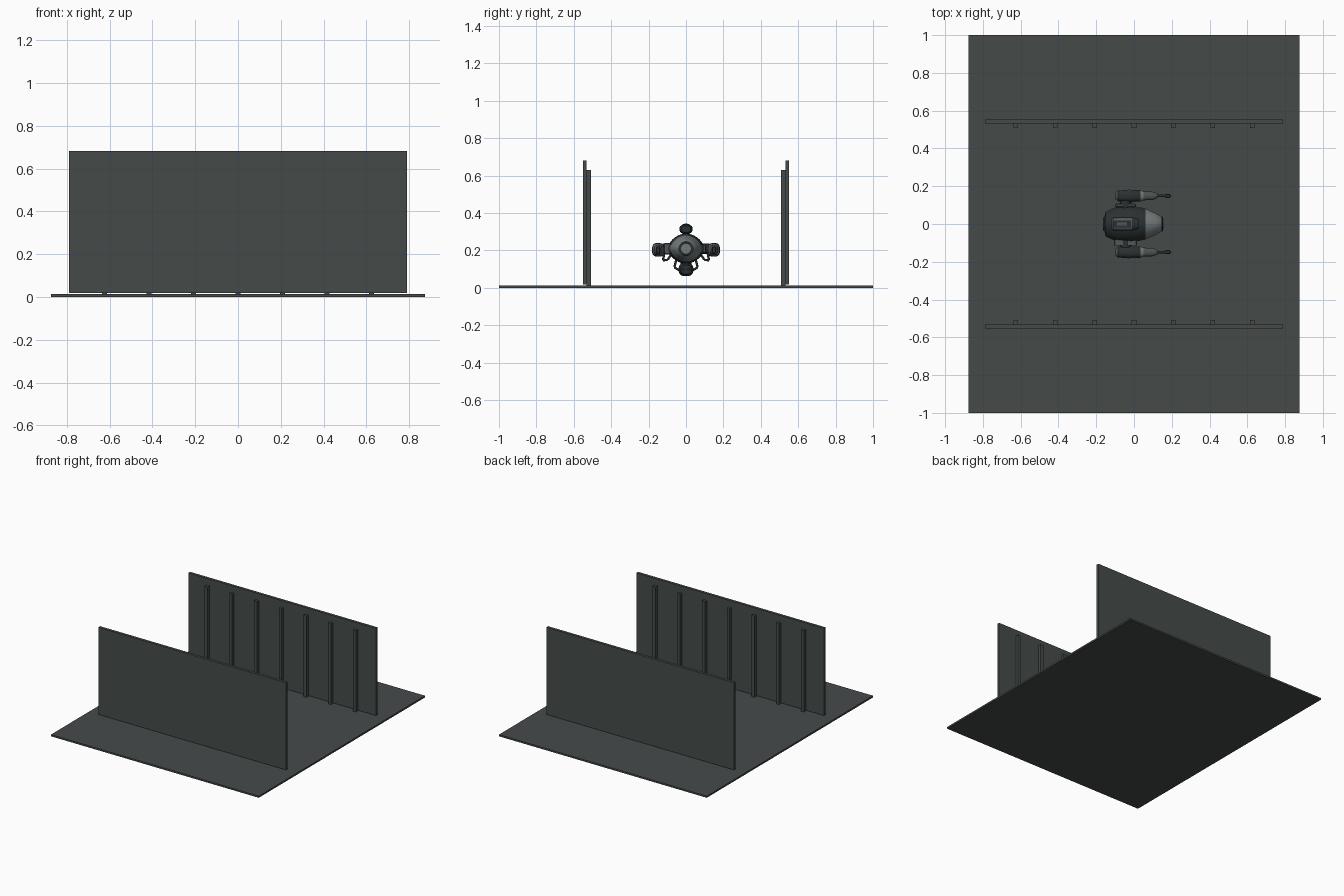
import bpy, bmesh, math
from mathutils import Vector

if "Cube" in bpy.data.objects:
    bpy.data.objects.remove(bpy.data.objects["Cube"])


def material(name, r, g, b):
    m = bpy.data.materials.new(name)
    m.use_nodes = True
    m.diffuse_color = (r, g, b, 1)
    m.node_tree.nodes["Principled BSDF"].inputs["Base Color"].default_value = (r, g, b, 1)
    return m


SLATE = material("slate grey", 0.06, 0.07, 0.068)
LIGHT = material("light grey", 0.17, 0.2, 0.195)
MID = material("mid grey", 0.085, 0.1, 0.098)
DARK = material("charcoal", 0.025, 0.03, 0.03)


def finish(bm, name, mats, smooth=None):
    bmesh.ops.recalc_face_normals(bm, faces=bm.faces)
    me = bpy.data.meshes.new(name)
    bm.to_mesh(me)
    bm.free()
    for m in mats:
        me.materials.append(m)
    ob = bpy.data.objects.new(name, me)
    bpy.context.collection.objects.link(ob)
    if smooth:
        bpy.ops.object.select_all(action="DESELECT")
        ob.select_set(True)
        bpy.context.view_layer.objects.active = ob
        bpy.ops.object.shade_smooth_by_angle(angle=math.radians(smooth))
    return ob


def box(name, lo, hi, mat, bevel=0):
    bm = bmesh.new()
    bmesh.ops.create_cube(bm, size=1)
    lo, hi = Vector(lo), Vector(hi)
    for v in bm.verts:
        v.co = (lo + hi) / 2 + v.co * (hi - lo)
    if bevel:
        bmesh.ops.bevel(bm, geom=bm.edges[:], offset=bevel, segments=1, affect="EDGES")
    return finish(bm, name, [mat])


def loft(name, sections, centre, mats, sides=24, power=1.0, rule=None, smooth=35):
    """Skin rings of (x, half width, half height) along x."""
    bm = bmesh.new()
    cy, cz = centre
    rings = []
    for x, ry, rz in sections:
        ring = []
        for i in range(sides):
            a = math.tau * (i + 0.5) / sides
            c, s = math.cos(a), math.sin(a)
            ring.append(bm.verts.new((x, cy + ry * math.copysign(abs(c) ** power, c),
                                      cz + rz * math.copysign(abs(s) ** power, s))))
        rings.append(ring)
    for a, b in zip(rings, rings[1:]):
        for i in range(sides):
            j = (i + 1) % sides
            bm.faces.new((a[i], a[j], b[j], b[i]))
    bm.faces.new(rings[0])
    bm.faces.new(rings[-1])
    bmesh.ops.recalc_face_normals(bm, faces=bm.faces)
    if rule:
        for f in bm.faces:
            f.material_index = rule(f.calc_center_median(), f.normal)
    return finish(bm, name, mats, smooth)


def rod(name, a, b, r, mat, sides=10):
    a, b = Vector(a), Vector(b)
    bm = bmesh.new()
    bmesh.ops.create_cone(bm, cap_ends=True, segments=sides, radius1=r, radius2=r, depth=(b - a).length)
    q = (b - a).to_track_quat("Z", "Y")
    for v in bm.verts:
        v.co = (a + b) / 2 + q @ v.co
    return finish(bm, name, [mat], 40)


# Floor and ribbed walls
box("floor", (-0.875, -1, 0), (0.875, 1, 0.013), SLATE)
for side, word in ((-1, "front"), (1, "back")):
    box(word + "_wall", (-0.79, side * 0.531, 0.018), (0.79, side * 0.552, 0.682), SLATE)
    for i in range(-3, 4):
        x = i * 0.2083
        box(word + "_wall_rib", (x - 0.012, side * 0.508, 0.012), (x + 0.012, side * 0.531, 0.631), SLATE)

# Hull: pale nose, dark upper shell behind it
CZ = 0.21


def hull_rule(c, n):
    if abs(c.x + 0.075) < 0.004 or c.x > 0.146:
        return 2
    if c.x < 0.055:
        return 2 if n.z > 0.35 or n.z < -0.35 else 1
    return 0


loft("hull", [(-0.155, 0.045, 0.04), (-0.15, 0.066, 0.055), (-0.11, 0.085, 0.07),
              (-0.079, 0.093, 0.077), (-0.071, 0.093, 0.077), (-0.01, 0.097, 0.081),
              (0.06, 0.083, 0.071), (0.11, 0.06, 0.055), (0.145, 0.042, 0.04),
              (0.148, 0.037, 0.036)], (0, CZ), [LIGHT, MID, DARK], 32, 1.12, hull_rule)
rod("nose_ring", (0.14, 0, CZ), (0.153, 0, CZ), 0.036, DARK, 24)
rod("nose_lens", (0.15, 0, CZ), (0.156, 0, CZ), 0.026, LIGHT, 24)
rod("rear_exhaust", (-0.163, 0, CZ), (-0.15, 0, CZ), 0.035, DARK, 20)

# Shoulder arms and side pods with barrels
for s, word in ((-1, "right"), (1, "left")):
    rod(word + "_shoulder", (-0.045, s * 0.07, CZ), (-0.045, s * 0.125, CZ), 0.028, DARK, 16)
    box(word + "_shoulder_plate", (-0.1, s * 0.088, 0.185), (0.01, s * 0.108, 0.235), MID, 0.006)
    loft(word + "_pod", [(-0.097, 0.018, 0.02), (-0.085, 0.029, 0.033), (-0.03, 0.033, 0.037),
                         (0.035, 0.031, 0.035), (0.05, 0.024, 0.03), (0.1, 0.022, 0.027),
                         (0.125, 0.012, 0.014)], (s * 0.149, 0.203), [MID, DARK, LIGHT], 16, 0.7,
         lambda c, n: 1 if -0.085 < c.x < 0.03 and abs(n.z) > 0.6 else 2 if 0.035 < c.x < 0.055 else 0)
    for z in (0.193, 0.213):
        rod(word + "_barrel", (0.11, s * 0.149, z), (0.195, s * 0.149, z), 0.007, DARK)
    box(word + "_muzzle", (0.165, s * 0.149 - 0.011, 0.185), (0.19, s * 0.149 + 0.011, 0.221), DARK, 0.003)
    # Bent pipe under each shoulder
    rod(word + "_pipe_outer", (-0.02, s * 0.115, 0.19), (-0.02, s * 0.123, 0.147), 0.006, DARK)
    rod(word + "_pipe_lower", (-0.02, s * 0.123, 0.147), (-0.02, s * 0.098, 0.15), 0.006, DARK)
    rod(word + "_pipe_inner", (-0.02, s * 0.098, 0.15), (-0.02, s * 0.075, 0.185), 0.006, DARK)
    # Struts holding the lower turret
    rod(word + "_strut", (0, s * 0.05, 0.16), (0, s * 0.062, 0.11), 0.006, DARK)
    rod(word + "_strut_foot", (0, s * 0.062, 0.11), (0, s * 0.035, 0.093), 0.006, DARK)

# Upper turret
box("upper_neck", (-0.09, -0.018, 0.275), (-0.02, 0.018, 0.31), DARK)
loft("upper_turret", [(-0.12, 0.025, 0.015), (-0.11, 0.035, 0.023), (-0.01, 0.036, 0.025),
                      (0.025, 0.025, 0.018)], (0, 0.314), [MID, DARK], 16, 0.8,
     lambda c, n: 1 if c.x > -0.01 or abs(n.y) > 0.8 else 0)
box("upper_turret_panel", (-0.11, -0.019, 0.335), (-0.016, 0.019, 0.341), DARK)
box("upper_turret_bar", (-0.09, -0.008, 0.34), (-0.036, 0.008, 0.344), MID)

# Lower turret
rod("lower_neck", (-0.02, 0, 0.1), (-0.02, 0, 0.15), 0.03, DARK, 16)
loft("lower_turret", [(-0.1, 0.025, 0.02), (-0.085, 0.038, 0.033), (0.02, 0.04, 0.036),
                      (0.06, 0.028, 0.025)], (0, 0.098), [MID, DARK], 16, 0.8,
     lambda c, n: 1 if c.x > 0.02 else 0)
for s in (-1, 1):
    rod("lower_barrel", (0.05, s * 0.013, 0.098), (0.11, s * 0.013, 0.098), 0.007, DARK)
